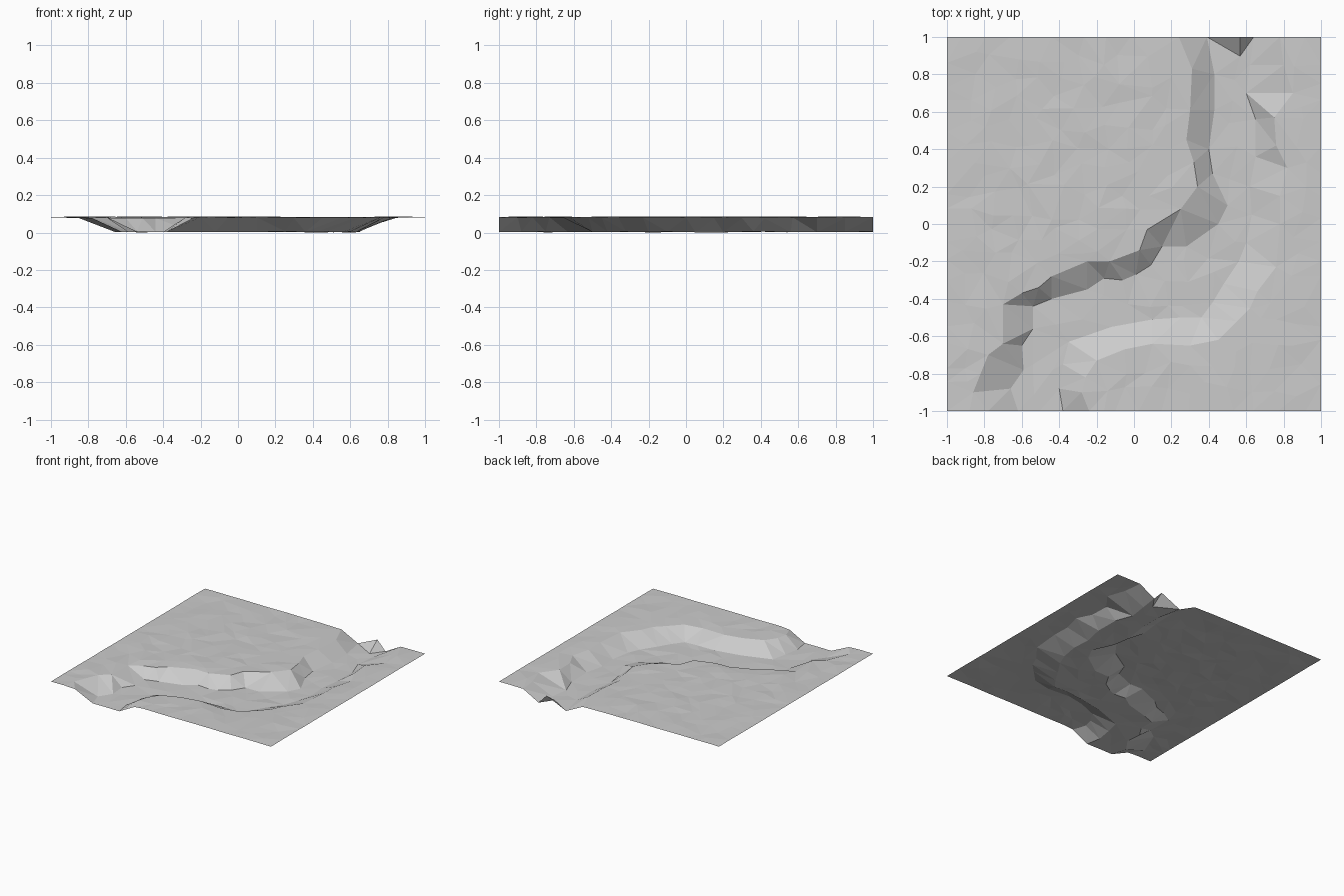
import bpy
import random
from mathutils import Vector
from mathutils.geometry import delaunay_2d_cdt

random.seed(4)
if "Cube" in bpy.data.objects:
    bpy.data.objects.remove(bpy.data.objects["Cube"], do_unlink=True)

PLATEAU, BED = 0.089, 0.011

# Crest and foot of each river bank, followed from the back to the front
west_crest = [(.24, 1), (.31, .83), (.3, .61), (.28, .45), (.32, .33), (.34, .2),
              (.25, .08), (.07, -.03), (.03, -.14), (-.13, -.2), (-.25, -.2),
              (-.44, -.28), (-.51, -.34), (-.6, -.37), (-.7, -.43), (-.7, -.64),
              (-.78, -.7), (-.82, -.8), (-.86, -.9), (-.78, -1)]
west_foot = [(.39, 1), (.43, .8), (.43, .61), (.4, .4), (.42, .27), (.51, .24),
             (.5, .1), (.45, 0), (.28, -.12), (.15, -.12), (.09, -.22), (.01, -.27),
             (-.06, -.3), (-.16, -.29), (-.25, -.35), (-.44, -.4), (-.54, -.44),
             (-.54, -.56), (-.6, -.65), (-.59, -.78), (-.66, -.88), (-.62, -1)]
east_foot = [(.64, 1), (.62, .85), (.6, .7), (.65, .56), (.65, .36), (.62, .2),
             (.63, .05), (.6, -.1), (.56, -.2), (.48, -.32), (.42, -.42), (.36, -.5),
             (.25, -.5), (.1, -.51), (-.12, -.55), (-.35, -.63), (-.38, -.75),
             (-.4, -.88), (-.38, -1)]
east_crest = [(.78, 1), (.8, .85), (.85, .7), (.75, .57), (.76, .42), (.82, .3),
              (.78, .15), (.78, 0), (.76, -.23), (.66, -.36), (.62, -.45), (.55, -.52),
              (.45, -.62), (.3, -.65), (.1, -.64), (-.05, -.67), (-.2, -.73),
              (-.26, -.82), (-.28, -.9), (-.24, -1)]


def inside(point, polygon):
    """Even-odd test for a point in a polygon."""
    hit = False
    for a, b in zip(polygon, polygon[1:] + polygon[:1]):
        if (a[1] > point[1]) != (b[1] > point[1]):
            cross = a[0] + (point[1] - a[1]) / (b[1] - a[1]) * (b[0] - a[0])
            if point[0] < cross:
                hit = not hit
    return hit


def line_distance(point, line):
    """Shortest distance from a point to a polyline."""
    best = 9.0
    for a, b in zip(line, line[1:]):
        a, b, p = Vector(a), Vector(b), Vector(point)
        t = (p - a).dot(b - a) / (b - a).length_squared
        best = min(best, (p - a - (b - a) * max(0, min(1, t))).length)
    return best


points, heights, edges = [], [], []


def add_point(x, y, z, wobble):
    points.append(Vector((x, y)))
    heights.append(max(0, z + random.uniform(-wobble, wobble)))


# Bank lines become fixed edges of the terrain
banks = [(west_crest, PLATEAU - .003), (west_foot, BED), (east_foot, BED),
         (east_crest, PLATEAU - .003)]
for line, z in banks:
    start = len(points)
    for x, y in line:
        add_point(x, y, z, .003)
    edges += [(i, i + 1) for i in range(start, len(points) - 1)]

# Loose points fill the plains and the river bed
bed_area = west_foot + east_foot[::-1]
valley_area = west_crest + east_crest[::-1]
COUNT = 17
step = 2 / COUNT
for i in range(COUNT + 1):
    for j in range(COUNT + 1):
        x, y = i * step - 1, j * step - 1
        if 0 < i < COUNT:
            x += random.uniform(-.35, .35) * step
        if 0 < j < COUNT:
            y += random.uniform(-.35, .35) * step
        in_bed = inside((x, y), bed_area)
        if inside((x, y), valley_area) and not in_bed:
            continue
        on_rim = i in (0, COUNT) or j in (0, COUNT)
        if min(line_distance((x, y), line) for line, z in banks) < .045:
            continue
        add_point(x, y, BED if in_bed else PLATEAU, .001 if on_rim else .004)

# Triangulate into one faceted sheet with its faces turned up
flat, _, tris, origin, _, _ = delaunay_2d_cdt(points, edges, [], 0, 1e-5)
verts = [(p.x, p.y, heights[o[0]]) for p, o in zip(flat, origin)]
lowest = min(v[2] for v in verts)
verts = [(x, y, z - lowest) for x, y, z in verts]
mesh = bpy.data.meshes.new("river_terrain")
mesh.from_pydata(verts, [], [list(t) for t in tris])
if sum(poly.normal.z for poly in mesh.polygons) < 0:
    mesh.flip_normals()
mesh.update()
terrain = bpy.data.objects.new("river_terrain", mesh)
bpy.context.collection.objects.link(terrain)

# Plain grey ground
grey = bpy.data.materials.new("ground_grey")
grey.use_nodes = True
colour = (.6, .6, .6, 1)
grey.diffuse_color = colour
grey.node_tree.nodes["Principled BSDF"].inputs["Base Color"].default_value = colour
mesh.materials.append(grey)
